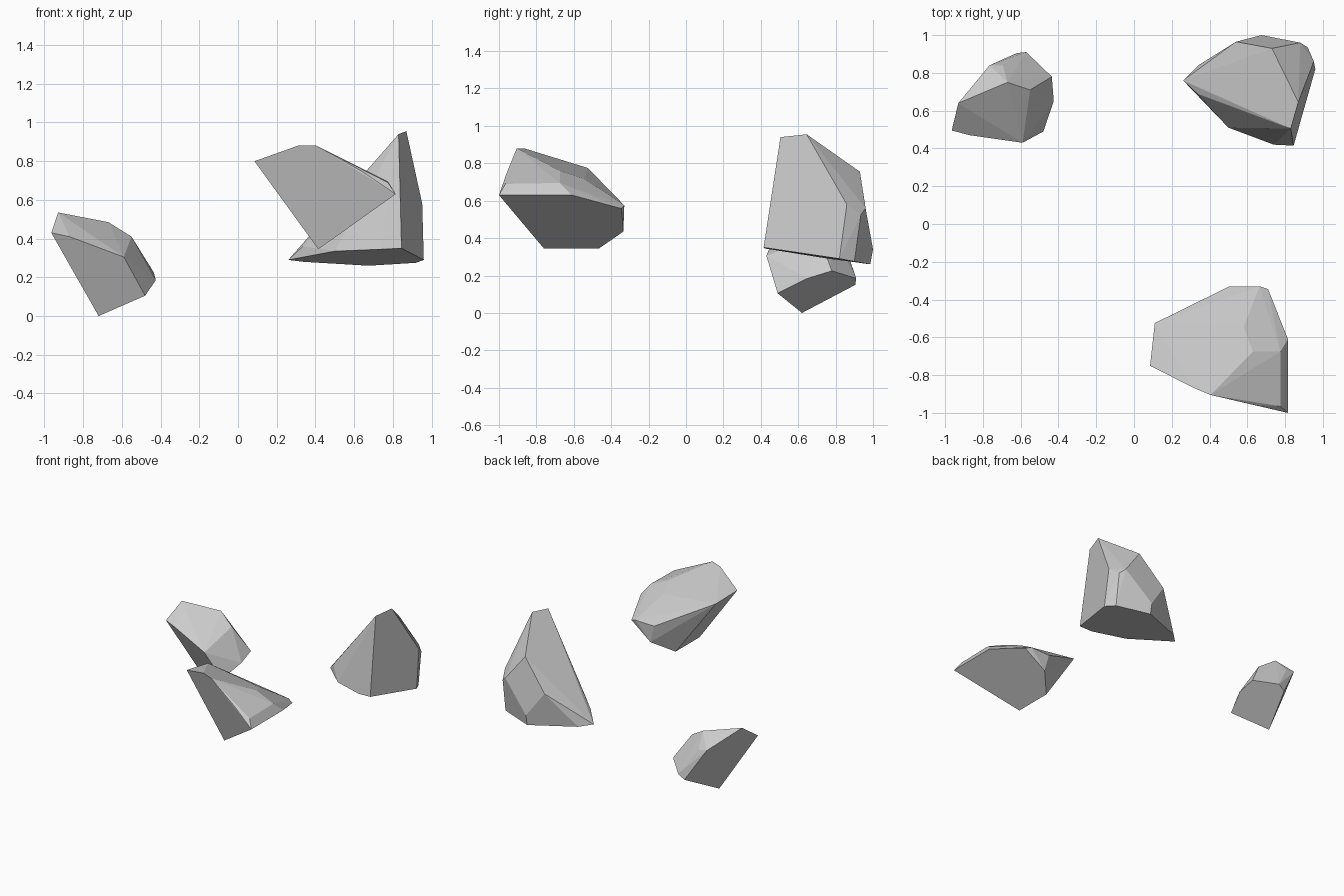
import bpy, bmesh


def rock(name, corners):
    """Flat-faced stone: convex hull around a few chipped corners."""
    bm = bmesh.new()
    for c in corners:
        bm.verts.new(c)
    res = bmesh.ops.convex_hull(bm, input=bm.verts[:])
    loose = [v for v in bm.verts if not v.link_faces]
    bmesh.ops.delete(bm, geom=loose, context='VERTS')
    # merge nearly coplanar triangles into clean facets
    bmesh.ops.dissolve_limit(bm, angle_limit=0.06, verts=bm.verts[:], edges=bm.edges[:])
    bmesh.ops.recalc_face_normals(bm, faces=bm.faces[:])
    me = bpy.data.meshes.new(name)
    bm.to_mesh(me)
    bm.free()
    ob = bpy.data.objects.new(name, me)
    bpy.context.collection.objects.link(ob)
    return ob


# small low rock, back left
rock("small_rock", [
    (-.965, .495, .43), (-.93, .64, .535), (-.87, .47, .41), (-.59, .43, .305),
    (-.48, .49, .105), (-.425, .65, .185), (-.67, .75, .485), (-.55, .71, .41),
    (-.72, .62, 0), (-.62, .905, .15), (-.57, .91, .185), (-.435, .78, .225),
    (-.765, .84, .39), (-.695, .84, .38)])

# wedge rock, front right
rock("wedge_rock", [
    (.815, -1, .63), (.815, -.61, .63), (.775, -.965, .69), (.775, -.675, .695),
    (.645, -.96, .745), (.405, -.905, .88), (.31, -.865, .88), (.085, -.75, .80),
    (.11, -.525, .775), (.505, -.33, .57), (.665, -.33, .575), (.71, -.345, .558),
    (.58, -.545, .718), (.63, -.675, .76), (.415, -.76, .345), (.415, -.465, .345),
    (.54, -.335, .435)])

# tall pointed rock, back right
rock("tall_rock", [
    (.87, .645, .955), (.83, .505, .94), (.845, .415, .35), (.74, .42, .345),
    (.5, .51, .335), (.26, .76, .29), (.335, .69, .36), (.34, .84, .28),
    (.96, .82, .29), (.952, .86, .58), (.92, .935, .525), (.92, .9, .275),
    (.73, .93, .755), (.88, .96, .56), (.54, .965, .53), (.675, 1, .34),
    (.675, .985, .26)])
